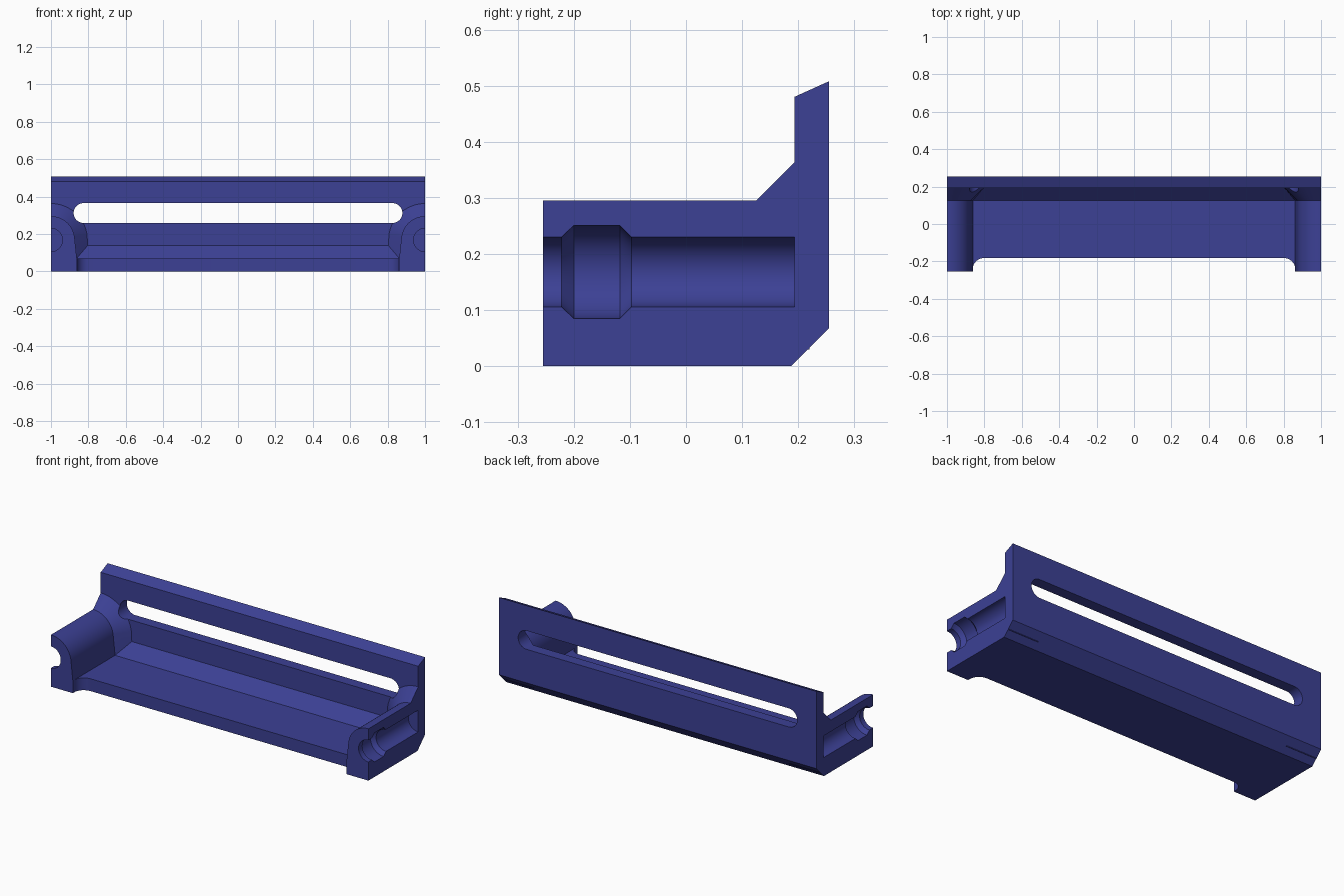
import bpy, bmesh, math

if "Cube" in bpy.data.objects:
    bpy.data.objects.remove(bpy.data.objects["Cube"])

blue = bpy.data.materials.new("deep blue")
blue.diffuse_color = (0.045, 0.052, 0.30, 1)
blue.use_nodes = True
blue.node_tree.nodes["Principled BSDF"].inputs["Base Color"].default_value = blue.diffuse_color


def loft(name, rings):
    """Solid from a list of matching point rings, capped at both ends."""
    bm = bmesh.new()
    vs = [[bm.verts.new(p) for p in ring] for ring in rings]
    n = len(vs[0])
    for a, b in zip(vs, vs[1:]):
        for i in range(n):
            j = (i + 1) % n
            bm.faces.new((a[i], a[j], b[j], b[i]))
    bm.faces.new(vs[0])
    bm.faces.new(vs[-1])
    bmesh.ops.recalc_face_normals(bm, faces=bm.faces)
    me = bpy.data.meshes.new(name)
    bm.to_mesh(me)
    bm.free()
    me.materials.append(blue)
    ob = bpy.data.objects.new(name, me)
    bpy.context.collection.objects.link(ob)
    return ob


def combine(target, tool, operation):
    """Apply a boolean, then discard the tool."""
    tool.hide_render = True
    mod = target.modifiers.new("bool", 'BOOLEAN')
    mod.operation, mod.solver, mod.object = operation, 'EXACT', tool
    bpy.context.view_layer.objects.active = target
    bpy.ops.object.modifier_apply(modifier=mod.name)
    bpy.data.objects.remove(tool)


def arc(cx, cy, r, a0, a1, n):
    return [(cx + r * math.cos(math.radians(a0 + (a1 - a0) * i / n)),
             cy + r * math.sin(math.radians(a0 + (a1 - a0) * i / n)))
            for i in range(n + 1)]


# floor and back wall: side profile swept across the width
side = [(-0.255, 0), (0.187, 0), (0.255, 0.068), (0.255, 0.508), (0.193, 0.48),
        (0.193, 0.138), (0.125, 0.07), (-0.255, 0.07)]
bracket = loft("bracket", [[(x, y, z) for y, z in side] for x in (-1, 1)])

# front recess in the floor with rounded inner corners
recess = ([(-0.862, -0.4), (0.862, -0.4)] + arc(0.802, -0.242, 0.06, 0, 90, 12)
          + arc(-0.802, -0.242, 0.06, 90, 180, 12))
combine(bracket, loft("recess_cutter", [[(x, y, z) for x, y in recess]
                                        for z in (-0.1, 0.2)]), 'DIFFERENCE')

# rounded end bosses that flare out where they meet the wall
AXIS_Z = 0.168
for s in (-1, 1):
    rings = []
    for y, d in ((-0.255, 0), (0.125, 0), (0.193, 0.068), (0.22, 0.068)):
        base = 0.138 + 0.85 * d
        pts = [(0, 0.03), (base, 0.03), (base, 0.07 + d)]
        pts += arc(0, AXIS_Z, 0.127 + d, 8, 90, 20)
        rings.append([(s * (1 - x), y, z) for x, z in pts])
    combine(bracket, loft("end_boss", rings), 'UNION')

# stepped half bores in both ends
bore = ((-0.3, 0.062), (-0.222, 0.062), (-0.2, 0.083), (-0.118, 0.083),
        (-0.097, 0.062), (0.193, 0.062))
for s in (-1, 1):
    rings = [[(s + x, y, z) for x, z in arc(0, AXIS_Z, r, 0, 360, 48)[:-1]]
             for y, r in bore]
    combine(bracket, loft("bore_cutter", rings), 'DIFFERENCE')

# long rounded slot through the wall
slot = arc(0.826, 0.312, 0.053, -90, 90, 20) + arc(-0.826, 0.312, 0.053, 90, 270, 20)
combine(bracket, loft("slot_cutter", [[(x, y, z) for x, z in slot]
                                      for y in (0.05, 0.4)]), 'DIFFERENCE')

# smooth the round surfaces, keep the edges crisp
bpy.ops.object.select_all(action='DESELECT')
bracket.select_set(True)
bpy.context.view_layer.objects.active = bracket
bpy.ops.object.shade_smooth_by_angle(angle=math.radians(25))
